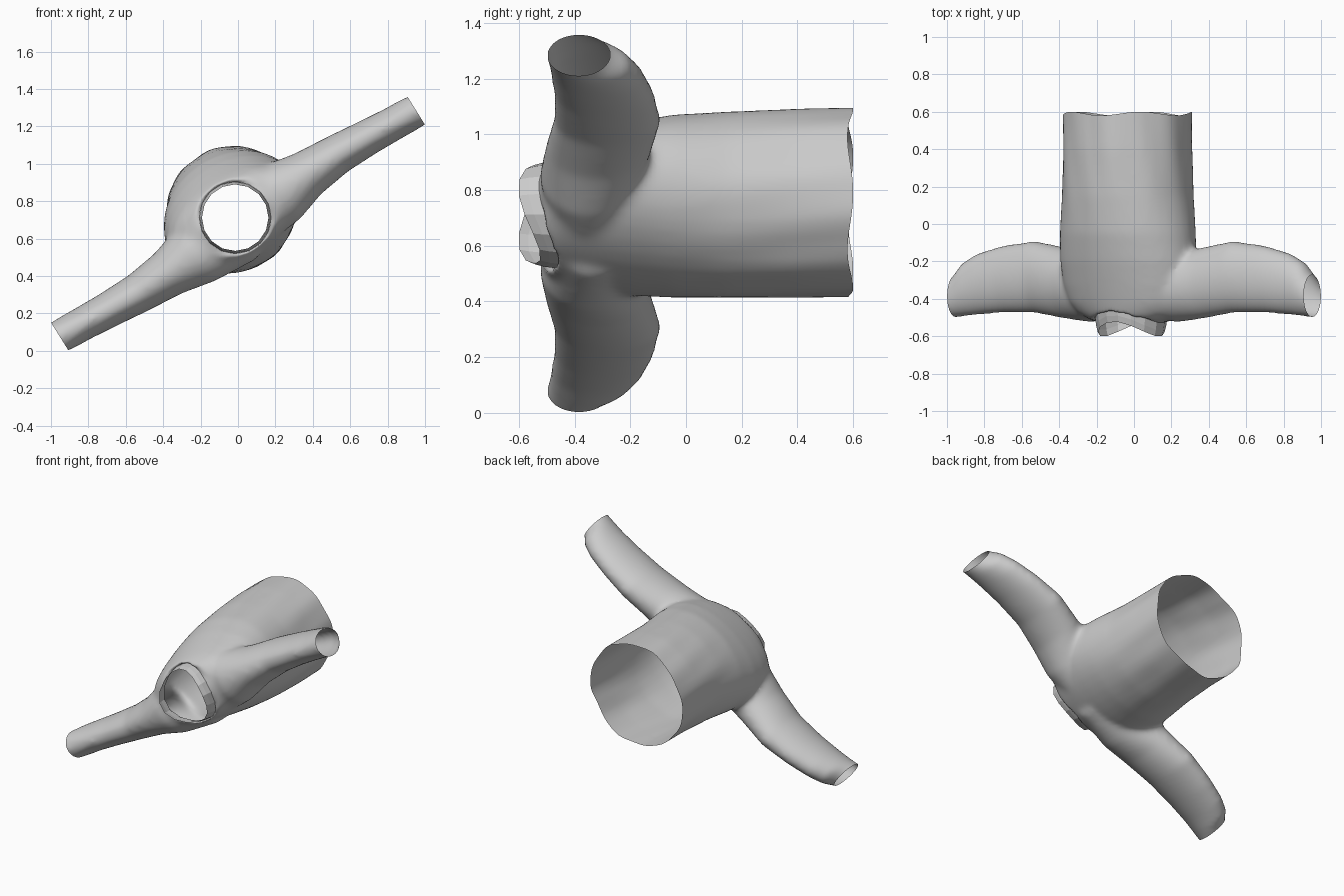
import bpy, bmesh, math
from mathutils import Vector

if "Cube" in bpy.data.objects:
    bpy.data.objects.remove(bpy.data.objects["Cube"])

TAU = 2 * math.pi
SHOULDER = math.radians(32)          # tilt of the shoulder line in the front view
ALONG = Vector((math.cos(SHOULDER), 0, math.sin(SHOULDER)))
ACROSS = Vector((-math.sin(SHOULDER), 0, math.cos(SHOULDER)))


def loft(bm, rings, n=40):
    """Skin a capped tube through rings of (centre, axis_a, axis_b)."""
    loops = []
    for c, a, b in rings:
        loops.append([bm.verts.new(Vector(c) + Vector(a) * math.cos(TAU * i / n)
                                   + Vector(b) * math.sin(TAU * i / n)) for i in range(n)])
    for p, q in zip(loops, loops[1:]):
        for i in range(n):
            j = (i + 1) % n
            bm.faces.new((p[i], p[j], q[j], q[i]))
    bm.faces.new(loops[0])
    bm.faces.new(loops[-1])


def finish(bm, name):
    bmesh.ops.recalc_face_normals(bm, faces=bm.faces)
    me = bpy.data.meshes.new(name)
    bm.to_mesh(me)
    bm.free()
    ob = bpy.data.objects.new(name, me)
    bpy.context.collection.objects.link(ob)
    return ob


def solid(name, rings):
    bm = bmesh.new()
    loft(bm, rings)
    return finish(bm, name)


# torso sections: y, centre x, centre z, radius along and across the shoulder line
torso = [(0.70, -.037, .757, .352, .335), (0.4, -.035, .755, .352, .335),
         (0.15, -.034, .748, .362, .325), (-.05, -.033, .742, .385, .304),
         (-.2, -.03, .732, .395, .274), (-.33, -.025, .722, .385, .242),
         (-.42, -.02, .718, .36, .217), (-.475, -.015, .715, .31, .20),
         (-.52, -.015, .712, .22, .18)]
torso_rings = [((cx, y, cz), ALONG * ra, ACROSS * rb) for y, cx, cz, ra, rb in torso]

# sleeve sections: x, z, y low, y high, half thickness, slope in degrees
sleeve = [(0.0, .70, -.49, -.17, .20, 35), (.23, .847, -.525, -.165, .175, 36),
          (.37, .945, -.505, -.125, .130, 36), (.53, 1.05, -.475, -.09, .108, 33),
          (.70, 1.145, -.475, -.115, .096, 30), (.83, 1.215, -.485, -.155, .091, 30),
          (.91, 1.26, -.495, -.205, .091, 30), (.955, 1.284, -.50, -.275, .088, 30),
          (1.03, 1.325, -.50, -.33, .088, 30)]


def sleeve_rings(side):
    out = []
    for x, z, y0, y1, t, deg in sleeve:
        s = math.radians(deg)
        zz = z if side > 0 else 1.36 - z
        out.append(((side * x, (y0 + y1) / 2, zz),
                    (-math.sin(s) * t * side, 0, math.cos(s) * t * side),
                    (0, (y1 - y0) / 2, 0)))
    return out


# fuse torso and sleeves into one skin
parts = [solid("torso_part", torso_rings)] + [solid("sleeve_part", sleeve_rings(s)) for s in (1, -1)]
joined = bmesh.new()
for p in parts:
    joined.from_mesh(p.data)
    bpy.data.objects.remove(p)
shirt = finish(joined, "shirt_body")
rm = shirt.modifiers.new("fuse", 'REMESH')
rm.mode, rm.voxel_size = 'VOXEL', 0.016
sm = shirt.modifiers.new("soften", 'SMOOTH')
sm.factor, sm.iterations = 0.5, 14
dg = bpy.context.evaluated_depsgraph_get()
fused = bpy.data.meshes.new_from_object(shirt.evaluated_get(dg))
shirt.modifiers.clear()
bm = bmesh.new()
bm.from_mesh(fused)


def trim(co, no):
    bmesh.ops.bisect_plane(bm, geom=bm.verts[:] + bm.edges[:] + bm.faces[:],
                           plane_co=co, plane_no=no, clear_outer=True)


# open the cuffs and the hem
trim((.954, 0, 1.282), (.85, 0, .53))
trim((-.954, 0, .078), (-.85, 0, -.53))
trim((0, .59, 0), (0, 1, 0))

# open the neck
NX, NZ, NR = -.015, .712, .19


def neck_y(a):
    return -.488 - .04 * math.cos(2 * (a - SHOULDER))


doomed = [f for f in bm.faces if f.calc_center_median().y < -.3 and
          math.hypot(f.calc_center_median().x - NX, f.calc_center_median().z - NZ) < NR]
bmesh.ops.delete(bm, geom=doomed, context='FACES')
for v in bm.verts:
    dx, dz = v.co.x - NX, v.co.z - NZ
    r = math.hypot(dx, dz)
    if v.co.y < -.3 and v.is_boundary and r < .28:
        a = math.atan2(dz, dx)
        v.co = (NX + NR * math.cos(a), neck_y(a), NZ + NR * math.sin(a))
near = [v for v in bm.verts if v.co.y < -.3 and not v.is_boundary
        and math.hypot(v.co.x - NX, v.co.z - NZ) < .27]
for _ in range(6):
    bmesh.ops.smooth_vert(bm, verts=near, factor=.5, use_axis_x=True, use_axis_y=True, use_axis_z=True)

# soft lengthwise folds and a wavy hem
for v in bm.verts:
    dx, dz = v.co.x + .035, v.co.z - .75
    a = math.atan2(dz, dx)
    if v.co.y > -.05:
        k = min(1, (v.co.y + .05) / .4)
        f = 1 + k * (.006 * math.sin(7 * a + 3 * v.co.y) + .006 * math.sin(12 * a - 5 * v.co.y))
        v.co.x, v.co.z = -.035 + dx * f, .75 + dz * f
    if v.co.y > .4:
        v.co.y += (v.co.y - .4) / .19 * .01 * math.sin(5 * a + 1)
bm.to_mesh(shirt.data)
bm.free()
for p in shirt.data.polygons:
    p.use_smooth = True

# collar band standing up round the neck
bm = bmesh.new()
n = 16
band = []
for r, dy in ((NR + .003, .003), (NR - .003, -.04), (NR - .012, -.074)):
    band.append([bm.verts.new((NX + r * math.cos(TAU * i / n), neck_y(TAU * i / n) + dy,
                               NZ + r * math.sin(TAU * i / n))) for i in range(n)])
for p, q in zip(band, band[1:]):
    for i in range(n):
        j = (i + 1) % n
        bm.faces.new((p[i], p[j], q[j], q[i]))
finish(bm, "collar")
